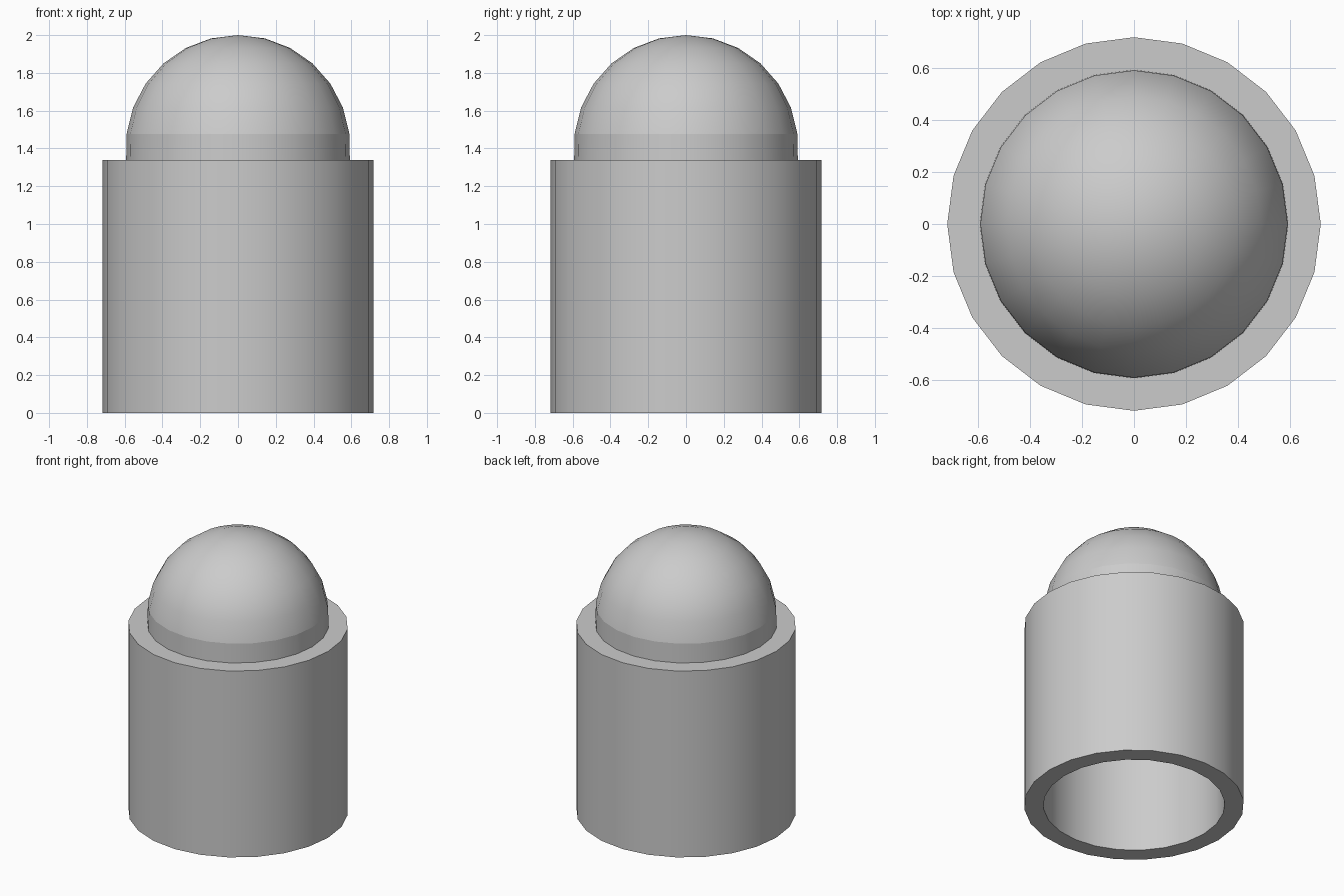
import bpy
import bmesh
from math import cos, sin, pi, radians

SIDES = 24
TUBE_RADIUS, BORE_RADIUS, TUBE_TOP = 0.717, 0.592, 1.34
BALL_RADIUS, BALL_CENTRE, BALL_RINGS = 0.594, 1.406, 13

cube = bpy.data.objects.get("Cube")
if cube:
    bpy.data.objects.remove(cube, do_unlink=True)

grey = bpy.data.materials.new("light grey")
grey.use_nodes = True
grey.diffuse_color = (0.6, 0.6, 0.6, 1)
grey.node_tree.nodes["Principled BSDF"].inputs["Base Color"].default_value = grey.diffuse_color


def lathe(name, profile, closed=False):
    """Revolve (radius, height) points, listed bottom to top on the outside, around z."""
    bm = bmesh.new()
    rings = []
    for r, z in profile:
        if r < 1e-4:
            rings.append([bm.verts.new((0, 0, z))] * SIDES)
        else:
            angles = [2 * pi * i / SIDES for i in range(SIDES)]
            rings.append([bm.verts.new((r * cos(a), r * sin(a), z)) for a in angles])
    pairs = list(zip(rings, rings[1:]))
    if closed:
        pairs.append((rings[-1], rings[0]))
    for low, high in pairs:
        for i in range(SIDES):
            j = (i + 1) % SIDES
            corners = [low[i], low[j], high[j], high[i]]
            bm.faces.new(list(dict.fromkeys(corners)))
    mesh = bpy.data.meshes.new(name)
    bm.to_mesh(mesh)
    bm.free()
    mesh.materials.append(grey)
    obj = bpy.data.objects.new(name, mesh)
    bpy.context.collection.objects.link(obj)
    bpy.ops.object.select_all(action='DESELECT')
    obj.select_set(True)
    bpy.context.view_layer.objects.active = obj
    bpy.ops.object.shade_smooth_by_angle(angle=radians(30))
    return obj


# Thick open tube with flat end rims
lathe("tube", [(TUBE_RADIUS, 0), (TUBE_RADIUS, TUBE_TOP),
               (BORE_RADIUS, TUBE_TOP), (BORE_RADIUS, 0)], closed=True)

# Rounded cap, rings evenly spaced from half a step above the equator to the pole
step = pi / BALL_RINGS
dome = [(BALL_RADIUS * cos(a), BALL_CENTRE + BALL_RADIUS * sin(a))
        for a in [step * (k + 0.5) for k in range(BALL_RINGS // 2 + 1)]]
lathe("dome", dome)

# Straight collar joining the cap to the tube
rim_radius, rim_height = dome[0]
lathe("dome_collar", [(BORE_RADIUS, TUBE_TOP), (rim_radius, rim_height)])
